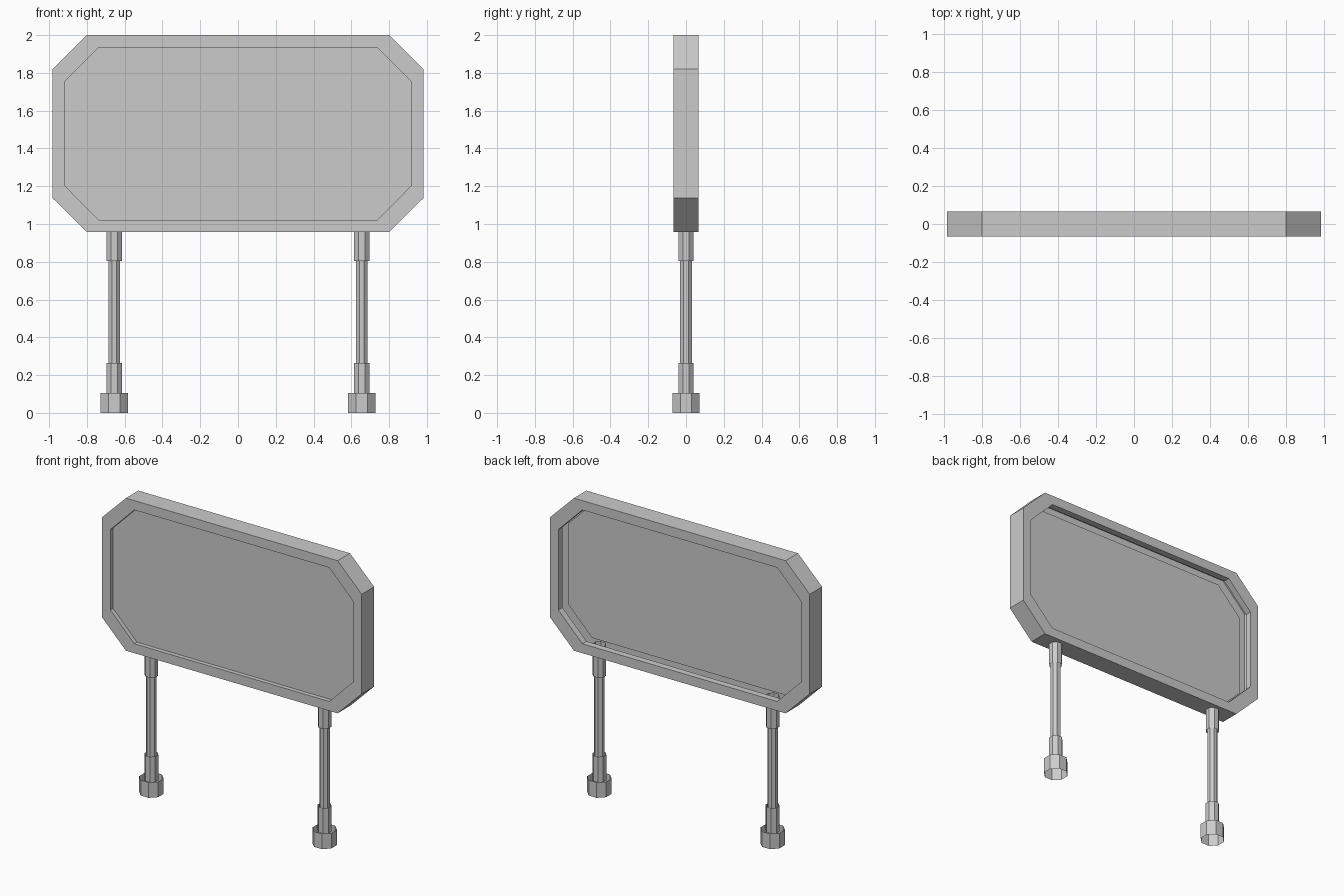
import bpy, bmesh, math

if "Cube" in bpy.data.objects:
    bpy.data.objects.remove(bpy.data.objects["Cube"])

CZ = 1.4785  # height of the sign's centre


def make_object(name, bm):
    bmesh.ops.recalc_face_normals(bm, faces=bm.faces[:])
    me = bpy.data.meshes.new(name)
    bm.to_mesh(me)
    bm.free()
    ob = bpy.data.objects.new(name, me)
    bpy.context.collection.objects.link(ob)
    return ob


def octagon(w, h, cx, cz):
    # Rectangle of half size w, h with corners cut back to cx, cz
    return [(cx, h), (w, cz), (w, -cz), (cx, -h),
            (-cx, -h), (-w, -cz), (-w, cz), (-cx, h)]


def bridge(bm, a, b):
    n = len(a)
    for i in range(n):
        j = (i + 1) % n
        bm.faces.new((a[i], a[j], b[j], b[i]))


outer = octagon(0.982, 0.5215, 0.80, 0.341)
inner = octagon(0.918, 0.457, 0.737, 0.275)

# Sign: hollow shell with a short lip round the open back and a
# recessed panel closing the front
bm = bmesh.new()
loops = [[bm.verts.new((x, y, CZ + z)) for x, z in outline] for outline, y in
         ((inner, 0.022), (inner, 0.067), (outer, 0.067),
          (outer, -0.067), (inner, -0.067), (inner, -0.038))]
for a, b in zip(loops, loops[1:]):
    bridge(bm, a, b)
bm.faces.new(loops[-1])
make_object("sign_shell", bm)

# Legs: eight-sided open tubes, (name, distance to flat, bottom, top)
tubes = [("foot", 0.072, 0, 0.105), ("lower_collar", 0.041, 0.09, 0.265),
         ("post", 0.031, 0.25, 0.82), ("upper_collar", 0.04, 0.805, 1.015)]
for side, prefix in ((-1, "left_"), (1, "right_")):
    for part, d, z0, z1 in tubes:
        bm = bmesh.new()
        r = d / math.cos(math.pi / 8)
        rings = [[bm.verts.new((r * math.cos((k + 0.5) * math.pi / 4),
                                r * math.sin((k + 0.5) * math.pi / 4), z))
                  for k in range(8)] for z in (z0, z1)]
        bridge(bm, *rings)
        tube = make_object(prefix + part, bm)
        tube.location.x = side * 0.655
